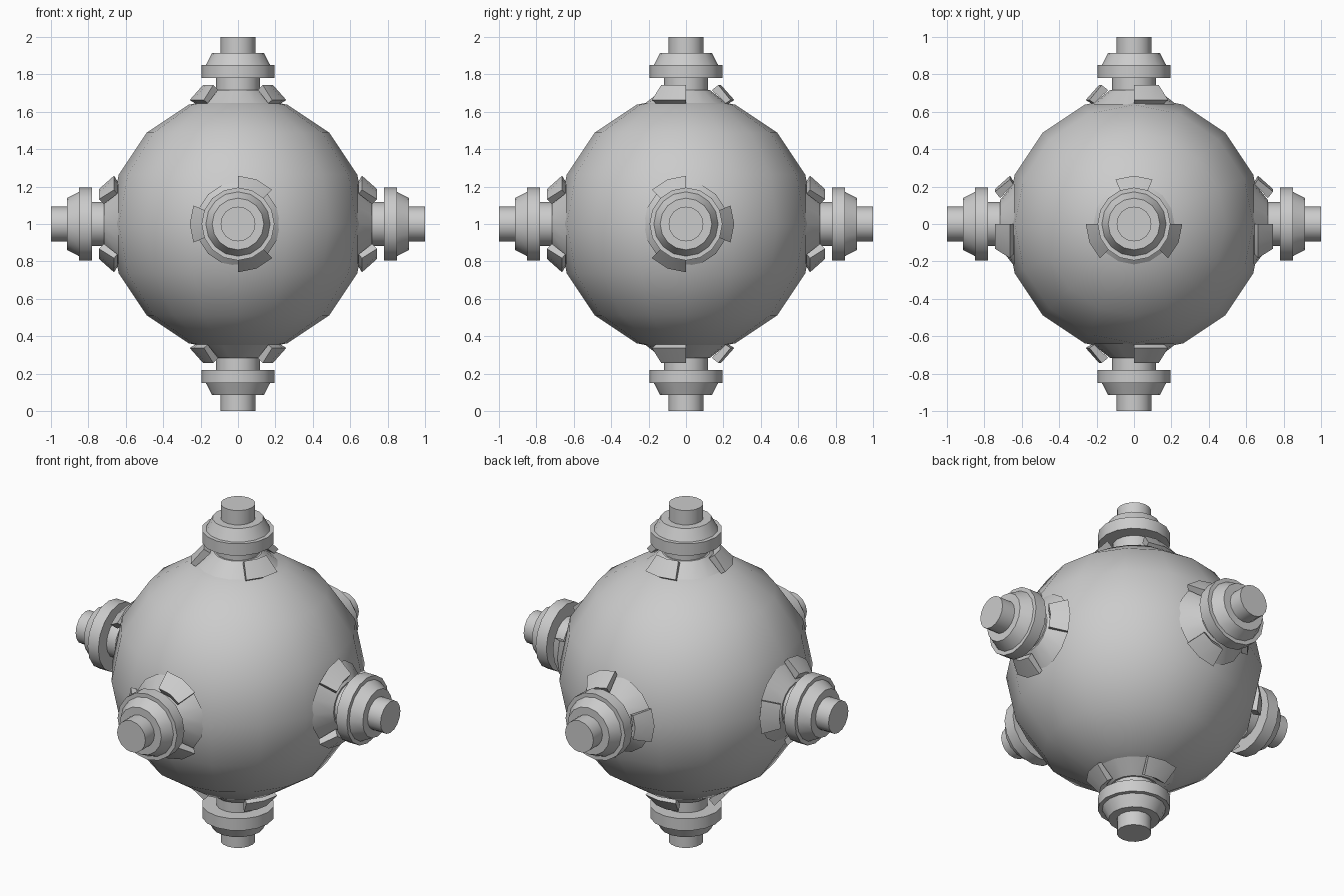
import bpy
import bmesh
from math import pi, cos, sin, radians
from mathutils import Matrix, Vector

cube = bpy.data.objects.get("Cube")
if cube:
    bpy.data.objects.remove(cube, do_unlink=True)

SIDES = 16
STEP = 2 * pi / SIDES
CENTRE = Vector((0, 0, 1))

metal = bpy.data.materials.new("plain grey")
metal.use_nodes = True
grey = (0.6, 0.6, 0.6, 1)
metal.diffuse_color = grey
metal.node_tree.nodes["Principled BSDF"].inputs["Base Color"].default_value = grey


def finish(name, bm, matrix=Matrix()):
    """Turn a bmesh into a shaded object, placed around the centre."""
    bm.transform(Matrix.Translation(CENTRE) @ matrix)
    bmesh.ops.recalc_face_normals(bm, faces=bm.faces)
    mesh = bpy.data.meshes.new(name)
    bm.to_mesh(mesh)
    bm.free()
    mesh.materials.append(metal)
    obj = bpy.data.objects.new(name, mesh)
    bpy.context.collection.objects.link(obj)
    bpy.ops.object.select_all(action='DESELECT')
    obj.select_set(True)
    bpy.context.view_layer.objects.active = obj
    bpy.ops.object.shade_smooth_by_angle(angle=radians(30))
    return obj


def ring_point(radius, height, angle):
    return Vector((radius * cos(angle), radius * sin(angle), height))


def port_body(name, matrix):
    """Turned nozzle: flared foot, neck, collar, cone and tip."""
    profile = [(0.225, 0.64), (0.128, 0.716), (0.118, 0.716), (0.118, 0.78),
               (0.195, 0.78), (0.195, 0.85), (0.172, 0.85), (0.138, 0.915),
               (0.093, 0.915), (0.093, 1.0)]
    bm = bmesh.new()
    rings = [[bm.verts.new(ring_point(r, h, i * STEP)) for i in range(SIDES)]
             for r, h in profile]
    for low, high in zip(rings, rings[1:]):
        for i in range(SIDES):
            j = (i + 1) % SIDES
            bm.faces.new((low[i], low[j], high[j], high[i]))
    bm.faces.new(rings[0])
    bm.faces.new(rings[-1])
    finish(name, bm, matrix)


def port_fins(name, matrix):
    """Three slanted plates around the foot, each two segments wide."""
    section = [(0.23, 0.645), (0.258, 0.663), (0.187, 0.743), (0.15, 0.716)]
    bm = bmesh.new()
    for start in (-1, 4, -6):
        cuts = [[bm.verts.new(ring_point(r, h, (start + k) * STEP))
                 for r, h in section] for k in range(3)]
        for a, b in zip(cuts, cuts[1:]):
            for i in range(4):
                j = (i + 1) % 4
                bm.faces.new((a[i], a[j], b[j], b[i]))
        bm.faces.new(cuts[0])
        bm.faces.new(cuts[-1])
    finish(name, bm, matrix)


# Round body
body = bmesh.new()
bmesh.ops.create_uvsphere(body, u_segments=SIDES, v_segments=SIDES // 2, radius=0.69)
finish("round_body", body)

# Six ports: outward axis and the direction of the lone fin
X, Y, Z = Vector((1, 0, 0)), Vector((0, 1, 0)), Vector((0, 0, 1))
ports = {"top": (Z, Y), "bottom": (-Z, Y), "left": (X, Y),
         "right": (-X, Y), "front": (-Y, -X), "back": (Y, -X)}
for side, (axis, lone) in ports.items():
    turn = Matrix((lone, axis.cross(lone), axis)).transposed().to_4x4()
    port_body(side + "_port", turn)
    port_fins(side + "_port_fins", turn)
